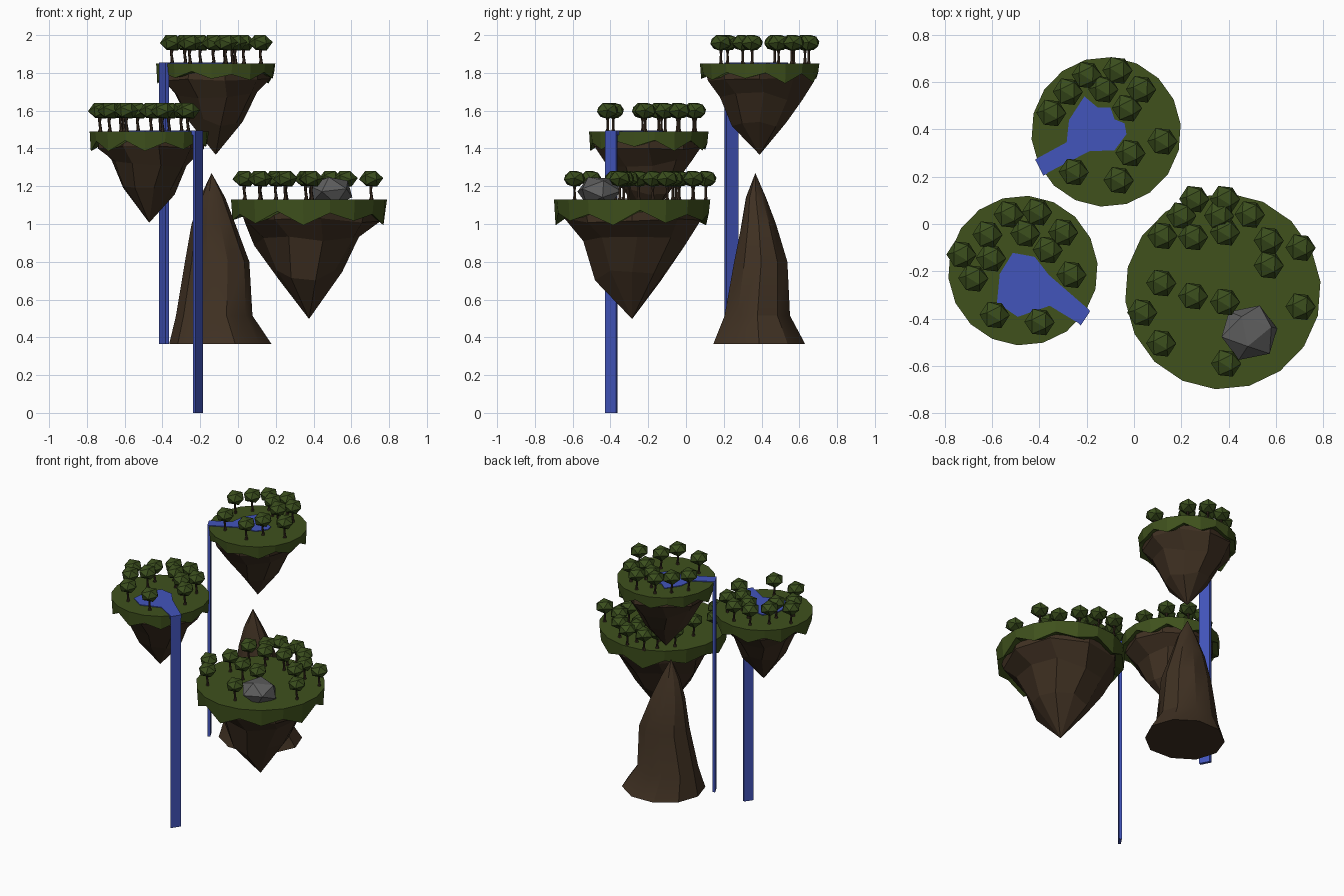
import bpy, bmesh, math, random
from mathutils import Vector, Euler

if "Cube" in bpy.data.objects:
    bpy.data.objects.remove(bpy.data.objects["Cube"])

random.seed(4)


def material(name, col):
    m = bpy.data.materials.new(name)
    m.diffuse_color = (*col, 1)
    m.use_nodes = True
    m.node_tree.nodes["Principled BSDF"].inputs["Base Color"].default_value = m.diffuse_color
    return m


GRASS = material("grass", (.05, .083, .012))
LEAF = material("leaves", (.042, .075, .012))
EARTH = material("earth", (.05, .03, .016))
BARK = material("bark", (.04, .024, .014))
WATER = material("water", (.055, .09, .5))
STONE = material("stone", (.11, .11, .11))


def mesh_from(bm, name, mat):
    bmesh.ops.recalc_face_normals(bm, faces=bm.faces[:])
    me = bpy.data.meshes.new(name)
    bm.to_mesh(me)
    bm.free()
    me.materials.append(mat)
    return me


def place(name, me, loc=(0, 0, 0)):
    o = bpy.data.objects.new(name, me)
    o.location = loc
    bpy.context.collection.objects.link(o)
    return o


def loft(name, rings, mat, tip=None):
    """Skin equal-length rings, cap the start, end in a cap or a point."""
    bm = bmesh.new()
    vs = [[bm.verts.new(p) for p in r] for r in rings]
    n = len(vs[0])
    for a, b in zip(vs, vs[1:]):
        for i in range(n):
            bm.faces.new((a[i], a[(i + 1) % n], b[(i + 1) % n], b[i]))
    bm.faces.new(vs[0])
    if tip:
        t = bm.verts.new(tip)
        for i in range(n):
            bm.faces.new((vs[-1][i], vs[-1][(i + 1) % n], t))
    else:
        bm.faces.new(vs[-1])
    return mesh_from(bm, name, mat)


def ring(n, rx, ry, z, cx=0, cy=0, jit=0, zjit=0, phase=0):
    out = []
    for i in range(n):
        a = phase + 2 * math.pi * i / n
        k = 1 + random.uniform(-jit, jit)
        out.append((cx + rx * k * math.cos(a), cy + ry * k * math.sin(a),
                    z + random.uniform(-zjit, zjit)))
    return out


def prism(name, outline, z0, z1, mat):
    return place(name, loft(name, [[(x, y, z) for x, y in outline] for z in (z0, z1)], mat))


def ico(name, size, rot, mat):
    """Twenty-sided lump, tilted and fitted to a box."""
    bm = bmesh.new()
    bmesh.ops.create_icosphere(bm, subdivisions=1, radius=1)
    bm.transform(Euler(rot).to_matrix().to_4x4())
    ext = [max(abs(v.co[k]) for v in bm.verts) for k in range(3)]
    for v in bm.verts:
        v.co = Vector([v.co[k] / ext[k] * size[k] / 2 for k in range(3)])
    return mesh_from(bm, name, mat)


# shared tree parts: bent flared trunk and faceted canopy
trunk = loft("trunk", [ring(6, r, r, z, cx) for r, z, cx in
             ((.013, -.005, 0), (.008, .015, .002), (.007, .05, -.003), (.012, .09, .002))], BARK)
canopy = ico("canopy", (.128, .112, .082), (.5, .35, .2), LEAF)


def island(name, cx, cy, top, r, trees):
    n = 18
    # grass cap with a jagged hanging skirt
    rim = ring(n, r, r, 0, phase=.1)
    edge = []
    for i, (x, y, _) in enumerate(rim):
        d = random.uniform(.24, .34) if i % 2 else random.uniform(.13, .2)
        edge.append((x * .98, y * .98, -d * r))
    under = ring(n, r * .78, r * .78, -.17 * r, phase=.1)
    place(name + "_grass", loft(name + "_grass", [rim, edge, under], GRASS), (cx, cy, top))
    # faceted hanging earth
    rock = [ring(9, r * k, r * k, -r * z, jit=j, zjit=r * zj, phase=p) for k, z, j, zj, p in
            ((.9, .16, .02, 0, 0), (.9, .27, .03, .03, 0), (.67, .54, .08, .07, .1), (.45, .98, .07, .08, 0))]
    place(name + "_earth", loft(name + "_earth", rock, EARTH, (0, 0, -r * 1.525)), (cx, cy, top))
    for x, y in trees:
        place(name + "_trunk", trunk, (x, y, top))
        place(name + "_canopy", canopy, (x, y, top + .11))


island("high_island", -.118, .39, 1.85, .317,
       [(-.35, .47), (-.28, .56), (-.2, .63), (-.07, .65), (-.13, .57), (.03, .57),
        (-.03, .49), (.12, .35), (-.015, .3), (-.065, .185), (-.255, .22)])
island("left_island", -.47, -.197, 1.49, .317,
       [(-.53, .04), (-.41, .05), (-.62, -.045), (-.46, -.04), (-.3, -.035), (-.365, -.11),
        (-.265, -.215), (-.73, -.13), (-.605, -.145), (-.68, -.23), (-.59, -.385), (-.4, -.415)])
island("low_island", .376, -.285, 1.13, .415,
       [(.255, .105), (.385, .105), (.12, -.05), (.2, .035), (.25, -.055), (.36, .035),
        (.385, -.035), (.49, .04), (.57, -.07), (.705, -.1), (.57, -.175), (.115, -.25),
        (.25, -.305), (.035, -.375), (.385, -.33), (.705, -.35), (.115, -.505), (.39, -.59)])

# ponds with their outflow streams
prism("high_pond", [(-.415, .275), (-.285, .346), (-.275, .44), (-.21, .54), (-.155, .494), (-.1, .494),
                    (-.082, .443), (-.04, .426), (-.032, .38), (-.082, .312), (-.188, .308),
                    (-.384, .208)], 1.83, 1.855, WATER)
prism("left_pond", [(-.568, -.211), (-.513, -.122), (-.42, -.139), (-.361, -.215), (-.188, -.365),
                    (-.226, -.425), (-.357, -.346), (-.492, -.393), (-.58, -.333)],
      1.47, 1.495, WATER)

# waterfalls
prism("high_waterfall", [(-.418, .272), (-.384, .205), (-.366, .214), (-.4, .278)], .365, 1.855, WATER)
prism("left_waterfall", [(-.186, -.37), (-.226, -.43), (-.238, -.415), (-.202, -.362)], 0, 1.495, WATER)

# standing rock spire
spire = [ring(10, rx, ry, z, cx, cy, jit=.03) for z, cx, cy, rx, ry in
         ((.365, -.1, .387, .27, .25), (.515, -.125, .378, .205, .18), (.8, -.108, .398, .17, .147),
          (1, -.13, .385, .118, .095), (1.14, -.135, .37, .065, .055))]
o = place("rock_spire", loft("rock_spire", spire, EARTH, (-.14, .367, 1.27)))
bpy.context.view_layer.objects.active = o
o.select_set(True)
bpy.ops.object.shade_smooth_by_angle(angle=math.radians(30))

# boulder
place("boulder", ico("boulder", (.235, .23, .15), (.4, -.3, .5), STONE), (.488, -.46, 1.173))
